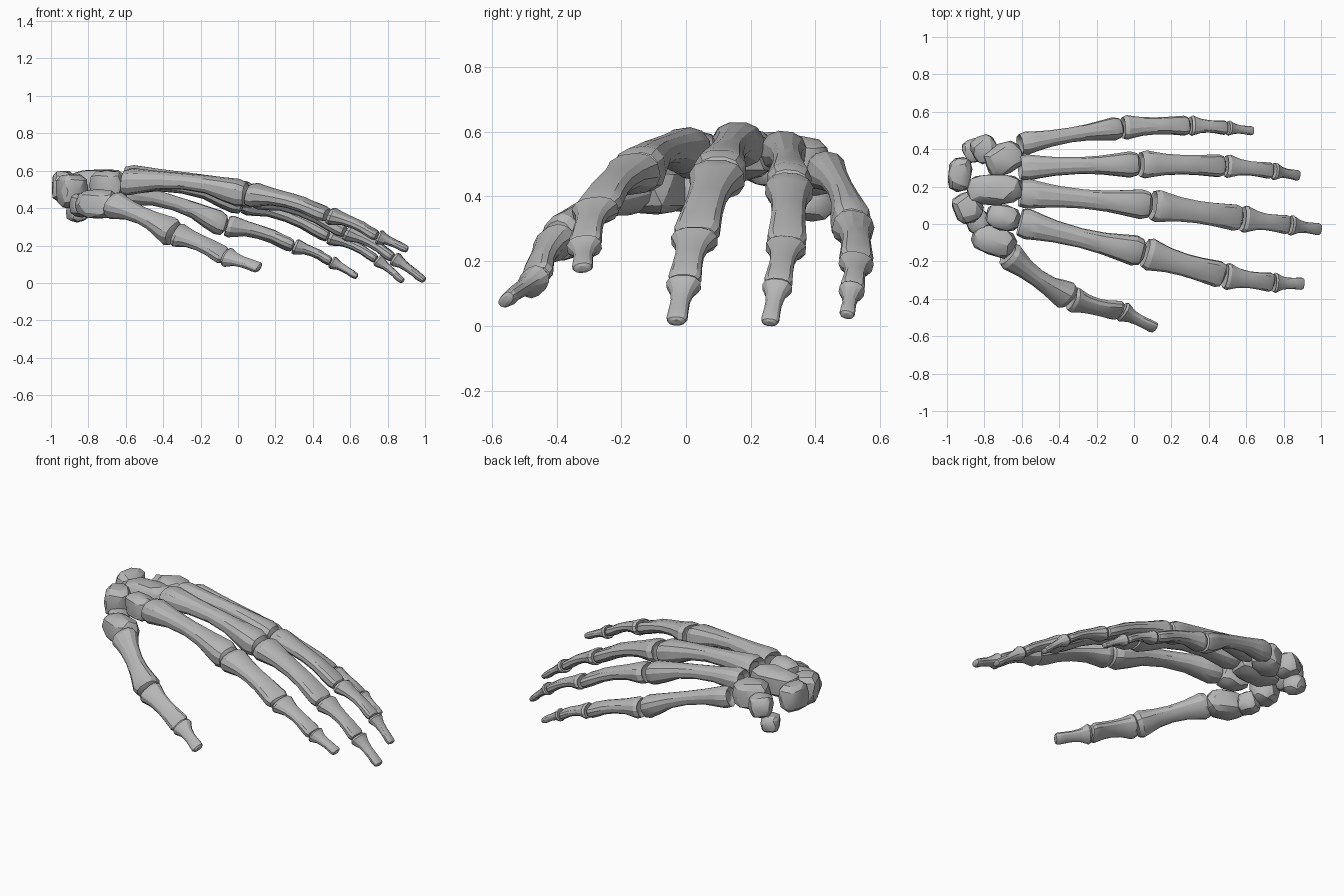
import bpy, bmesh, math, random
from mathutils import Vector, Matrix

if "Cube" in bpy.data.objects:
    bpy.data.objects.remove(bpy.data.objects["Cube"])

random.seed(4)
bone_mat = bpy.data.materials.new("bone grey")
bone_mat.diffuse_color = (0.47, 0.47, 0.47, 1)
bone_mat.use_nodes = True
bone_mat.node_tree.nodes["Principled BSDF"].inputs["Base Color"].default_value = bone_mat.diffuse_color
SIDES = 12


def finish(name, bm):
    bmesh.ops.recalc_face_normals(bm, faces=bm.faces)
    mesh = bpy.data.meshes.new(name)
    bm.to_mesh(mesh)
    bm.free()
    mesh.materials.append(bone_mat)
    ob = bpy.data.objects.new(name, mesh)
    bpy.context.collection.objects.link(ob)
    bpy.ops.object.select_all(action='DESELECT')
    ob.select_set(True)
    bpy.context.view_layer.objects.active = ob
    bpy.ops.object.shade_smooth_by_angle(angle=math.radians(24))


def flare(t, base, shaft, head):
    """Half size along a bone: wide base, slim shaft, wide head."""
    if t < .4:
        return shaft + (base - shaft) * min(1, (.4 - t) / .34) ** 1.4
    return shaft + (head - shaft) * min(1, (t - .4) / .48) ** 2.5


def long_bone(name, a, b, widths, heights, roll, bow, groove):
    """Loft a flared, slightly bowed bone with a hollow base and a rounded head."""
    d = (b - a).normalized()
    up = Vector((0, 0, 1))
    up = (up - d * up.dot(d)).normalized()
    up.rotate(Matrix.Rotation(math.radians(roll), 3, d))
    side = up.cross(d)
    bm = bmesh.new()
    rings = []

    def add_ring(t, scale):
        c = a.lerp(b, t) + up * bow * math.sin(math.pi * t)
        w, h = flare(t, *widths) * scale, flare(t, *heights) * scale
        notch = groove if t > .78 else 0
        ring = []
        for i in range(SIDES):
            ang = 2 * math.pi * (i + .5) / SIDES
            ca, sa = math.cos(ang), math.sin(ang)
            x = math.copysign(abs(ca) ** .85, ca) * w
            y = math.copysign(abs(sa) ** .85, sa) * h
            if sa < 0 and .25 < t < .7:      # flatter palm side of the shaft
                y *= .85
            if sa < 0 and t > .78:           # knuckle is deeper towards the palm
                y *= 1.15
            y *= 1 - notch * max(0, abs(sa) - .5)
            ring.append(bm.verts.new(c + side * x + up * y))
        rings.append(ring)

    add_ring(.03, .5)
    add_ring(0, .88)
    for t in (.06, .15, .28, .48, .66, .8, .91):
        add_ring(t, 1)
    add_ring(.97, .85)
    add_ring(.995, .45)
    for r, q in zip(rings, rings[1:]):
        for i in range(SIDES):
            j = (i + 1) % SIDES
            bm.faces.new((r[i], r[j], q[j], q[i]))
    bm.faces.new(rings[0])
    bm.faces.new(rings[-1])
    finish(name, bm)


def carpal(name, centre, half, yaw=0):
    """Rounded block with slightly irregular faceted faces."""
    bm = bmesh.new()
    bmesh.ops.create_icosphere(bm, subdivisions=2, radius=1)
    m = Matrix.Rotation(math.radians(yaw), 3, 'Z')
    for v in bm.verts:
        p = Vector([math.copysign(abs(c) ** .7, c) for c in v.co])
        p *= random.uniform(.94, 1.05)
        v.co = Vector(centre) + m @ Vector([p[i] * half[i] for i in range(3)])
    finish(name, bm)


# Half widths and half heights at base, shaft, head
SIZES = {
    "metacarpal": ((.082, .052, .082), (.072, .046, .073)),
    "near_phalanx": ((.088, .061, .072), (.066, .043, .043)),
    "middle_phalanx": ((.074, .045, .052), (.047, .03, .031)),
    "tip_phalanx": ((.055, .03, .033), (.04, .024, .018)),
}
LONG = list(SIZES)
SHORT = [LONG[0], LONG[1], LONG[3]]


def finger(name, parts, size, depth, roll, *joints):
    """Chain of bones through the joint points."""
    joints = [Vector(j) for j in joints]
    for part, a, b in zip(parts, joints, joints[1:]):
        tip = part == "tip_phalanx"
        thumb_part = name == "thumb" and part == "near_phalanx"
        s = size * (.88 if thumb_part else 1.15 if name == "thumb" and tip else 1)
        w, h = [[v * s for v in row] for row in SIZES[part]]
        h = [v * depth for v in h]
        long_bone(f"{name}_{part}", a, b, w, h, roll, 0 if tip else .045 * (b - a).length,
                  0 if tip else .15 if part == "metacarpal" else .35)


finger("index", LONG, 1, 1, 8, (-.61, .01, .54), (.06, -.155, .473), (.487, -.278, .36),
       (.748, -.314, .248), (.91, -.32, .178))
finger("middle", LONG, 1, 1, 0, (-.61, .165, .56), (.1, .1, .46), (.58, .028, .27),
       (.833, -.006, .132), (1, -.03, .012))
finger("ring", LONG, .86, 1.06, -6, (-.61, .3, .54), (.035, .319, .425), (.49, .31, .245),
       (.745, .283, .124), (.885, .258, .008))
finger("little", LONG, .74, 1.2, -14, (-.61, .425, .485), (-.06, .515, .305), (.3, .526, .195),
       (.5, .513, .112), (.64, .497, .033))
finger("thumb", SHORT, .95, 1, 38, (-.675, -.16, .42), (-.335, -.4, .26), (-.065, -.466, .14),
       (.118, -.56, .08))

# Wrist: far row
carpal("scaphoid", (-.89, .09, .49), (.08, .085, .095), 25)
carpal("scaphoid_tubercle", (-.835, .015, .415), (.065, .065, .065), 25)
carpal("lunate", (-.93, .265, .515), (.065, .095, .09), -10)
carpal("triquetrum", (-.8, .4, .475), (.07, .075, .07), 30)
carpal("pisiform", (-.86, .39, .38), (.055, .065, .055), 25)
# Wrist: near row
carpal("hamate", (-.695, .35, .5), (.11, .085, .085), 25)
carpal("capitate", (-.745, .185, .53), (.155, .085, .08))
carpal("trapezoid", (-.7, .035, .525), (.095, .07, .075), -15)
carpal("trapezium", (-.75, -.09, .42), (.12, .08, .08), -20)
